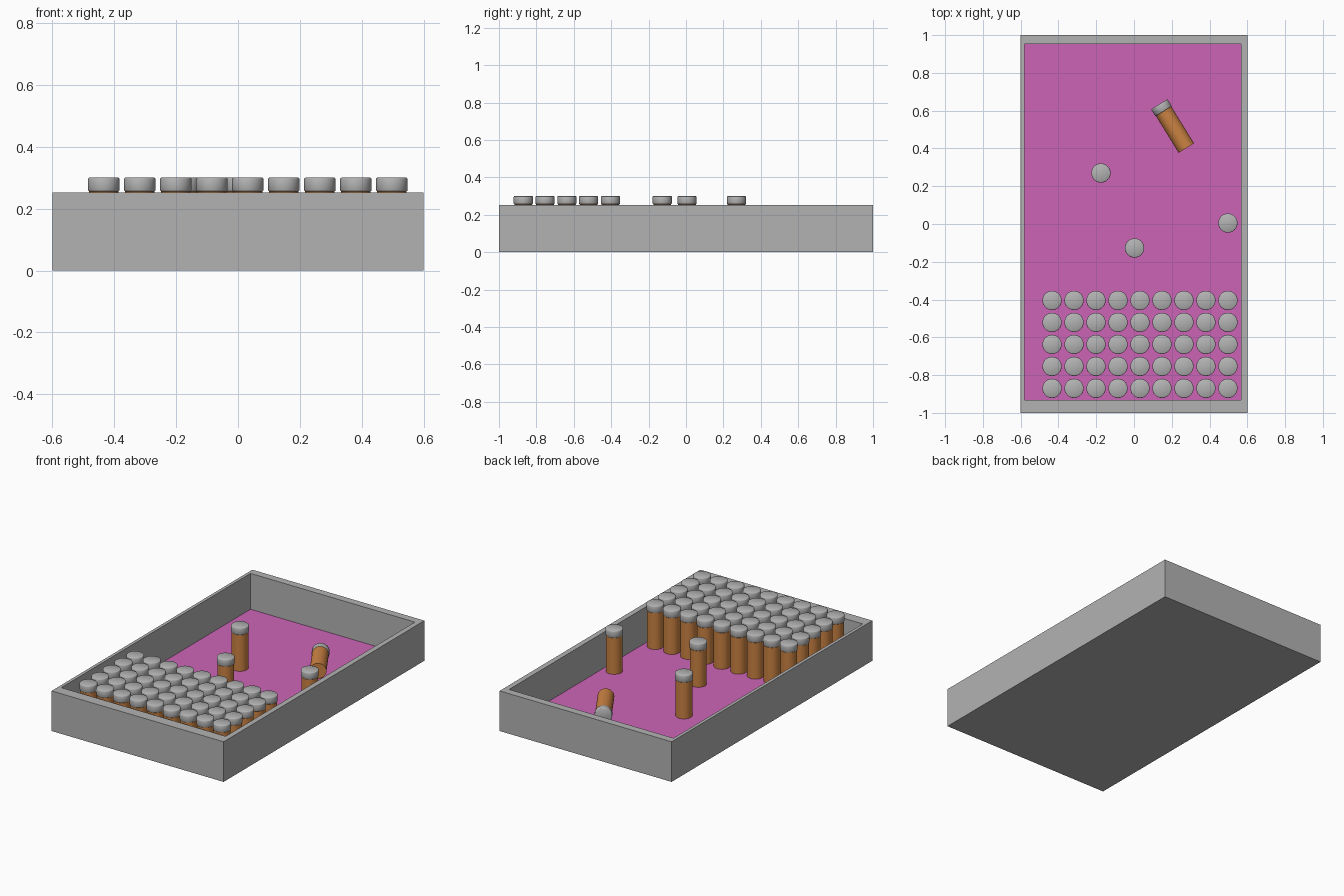
import bpy, bmesh, math
from mathutils import Matrix, Vector

if "Cube" in bpy.data.objects:
    bpy.data.objects.remove(bpy.data.objects["Cube"])


def material(name, rgb):
    m = bpy.data.materials.new(name)
    m.diffuse_color = (*rgb, 1)
    m.use_nodes = True
    m.node_tree.nodes["Principled BSDF"].inputs["Base Color"].default_value = m.diffuse_color
    return m


GREY = material("grey", (0.45, 0.45, 0.45))
PINK = material("pink", (0.61, 0.127, 0.474))
AMBER = material("amber", (0.60, 0.225, 0.055))

FLOOR, RIM, TOP = 0.027, 0.253, 0.30
CAP_Z = 0.256 - FLOOR          # cap underside, measured from the vial base
HEIGHT = TOP - FLOOR


def make_object(name, bm, mats):
    bmesh.ops.recalc_face_normals(bm, faces=bm.faces)
    me = bpy.data.meshes.new(name)
    bm.to_mesh(me)
    bm.free()
    for m in mats:
        me.materials.append(m)
    ob = bpy.data.objects.new(name, me)
    bpy.context.collection.objects.link(ob)
    return ob


def lathe(name, profile, mat, sides=32):
    """Closed solid of revolution with flat ends."""
    bm = bmesh.new()
    rings = [[bm.verts.new((r * math.cos(2 * math.pi * i / sides),
                            r * math.sin(2 * math.pi * i / sides), z))
              for i in range(sides)] for r, z in profile]
    for a, b in zip(rings, rings[1:]):
        for i in range(sides):
            j = (i + 1) % sides
            bm.faces.new((a[i], a[j], b[j], b[i])).smooth = True
    bm.faces.new(rings[0])
    bm.faces.new(rings[-1])
    ob = make_object(name, bm, [mat])
    ob.data.set_sharp_from_angle(angle=math.radians(50))
    return ob


# Tray: outer shell, rim, inner walls and a pink floor
bm = bmesh.new()


def rect(x0, x1, y0, y1, z):
    return [bm.verts.new((x, y, z)) for x, y in
            ((x0, y0), (x1, y0), (x1, y1), (x0, y1))]


outer, inner = (-0.6, 0.6, -1, 1), (-0.58, 0.567, -0.932, 0.953)
loops = [rect(*outer, 0), rect(*outer, RIM), rect(*inner, RIM), rect(*inner, FLOOR)]
for a, b in zip(loops, loops[1:]):
    for i in range(4):
        j = (i + 1) % 4
        bm.faces.new((a[i], a[j], b[j], b[i]))
bm.faces.new(loops[0])
bm.faces.new(loops[3]).material_index = 1
make_object("tray", bm, [GREY, PINK])

# Master vial parts
R, B = 0.051, 0.004
body = lathe("vial_body", [(0.048, 0), (0.048, CAP_Z)], AMBER)
cap = lathe("vial_cap", [(R - B, CAP_Z), (R - 0.001, CAP_Z + 0.002), (R, CAP_Z + B),
                         (R, HEIGHT - B), (R - 0.001, HEIGHT - 0.002),
                         (R - B, HEIGHT)], GREY)

# Vial placements: the packed rows, three loose standing vials, one lying down
step = 0.1164
places = [Matrix.Translation((-0.434 + c * step, -0.87 + r * step, FLOOR))
          for r in range(5) for c in range(9)]
places += [Matrix.Translation((x, y, FLOOR)) for x, y in
           ((-0.175, 0.27), (0.497, 0.005), (0.003, -0.127))]
axis = Vector((-0.14, 0.227, 0))
places.append(Matrix.Translation((0.277, 0.402, FLOOR + R))
              @ axis.to_track_quat('Z', 'Y').to_matrix().to_4x4())

for n, m in enumerate(places):
    for part in (body, cap):
        ob = part if n == 0 else part.copy()
        if n:
            bpy.context.collection.objects.link(ob)
        ob.matrix_world = m
